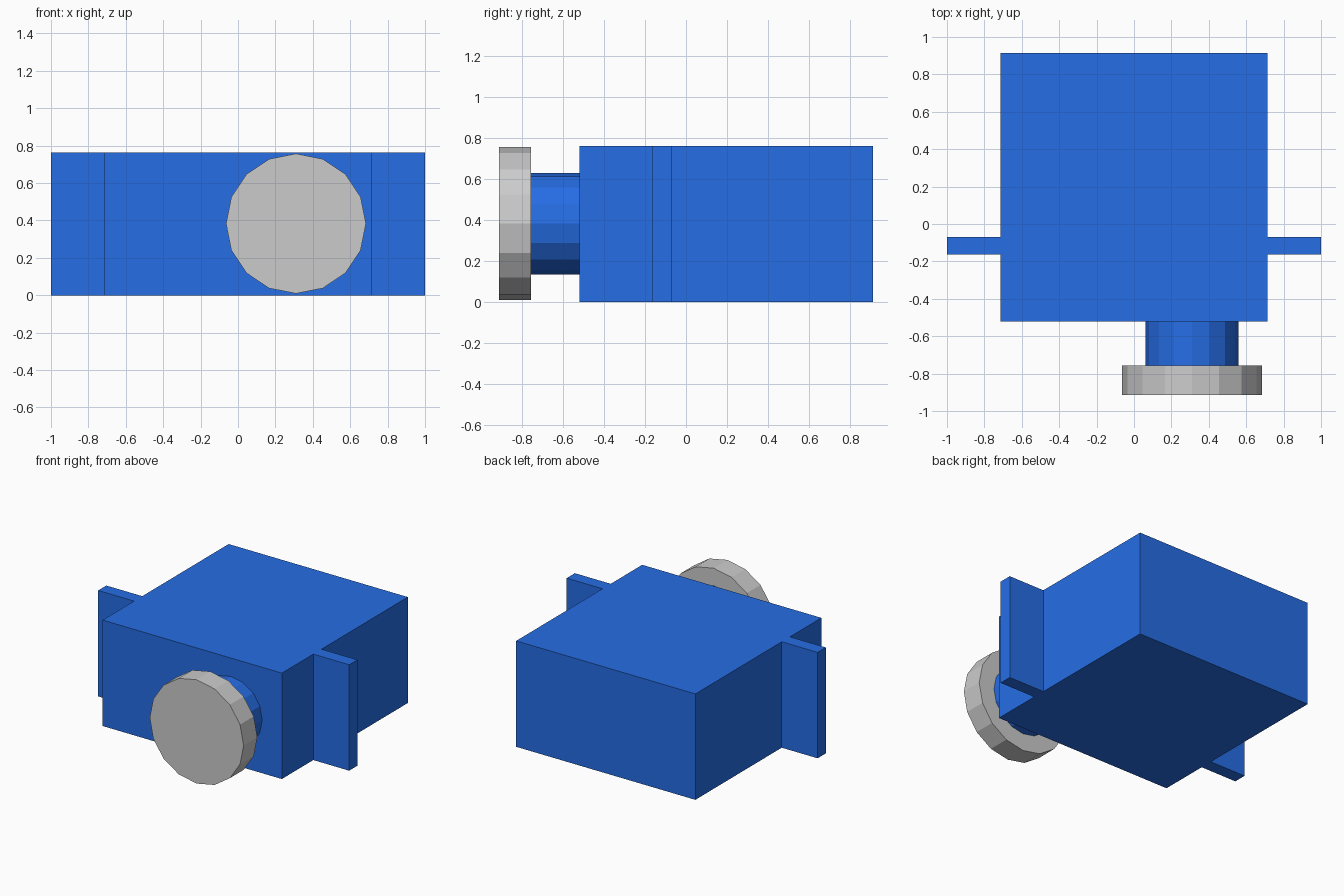
import bpy
from math import pi

if "Cube" in bpy.data.objects:
    bpy.data.objects.remove(bpy.data.objects["Cube"])

blue = bpy.data.materials.new("blue")
blue.diffuse_color = (0.019, 0.153, 0.78, 1)
blue.use_nodes = True
blue.node_tree.nodes["Principled BSDF"].inputs["Base Color"].default_value = blue.diffuse_color


def box(name, x, y, z):
    """Box from (min, max) ranges on each axis."""
    spans = (x, y, z)
    bpy.ops.mesh.primitive_cube_add(size=1, location=[(a + b) / 2 for a, b in spans])
    ob = bpy.context.object
    ob.name = name
    ob.scale = [b - a for a, b in spans]
    bpy.ops.object.transform_apply(location=False, rotation=False, scale=True)
    ob.data.materials.append(blue)
    return ob


def disc(name, radius, y0, y1):
    """16-sided cylinder along y on the shaft axis."""
    bpy.ops.mesh.primitive_cylinder_add(
        vertices=16, radius=radius, depth=y1 - y0,
        location=(0.31, (y0 + y1) / 2, 0.383), rotation=(pi / 2, 0, 0))
    ob = bpy.context.object
    ob.name = name
    return ob


HEIGHT = (0, 0.763)

# Main housing
box("body", (-0.714, 0.714), (-0.521, 0.913), HEIGHT)

# Mounting tabs on both sides
box("left_tab", (-1, -0.714), (-0.163, -0.07), HEIGHT)
box("right_tab", (0.714, 1), (-0.163, -0.07), HEIGHT)

# Output shaft and end disc on the front
disc("shaft", 0.248, -0.757, -0.521).data.materials.append(blue)
disc("end_disc", 0.374, -0.913, -0.757)
